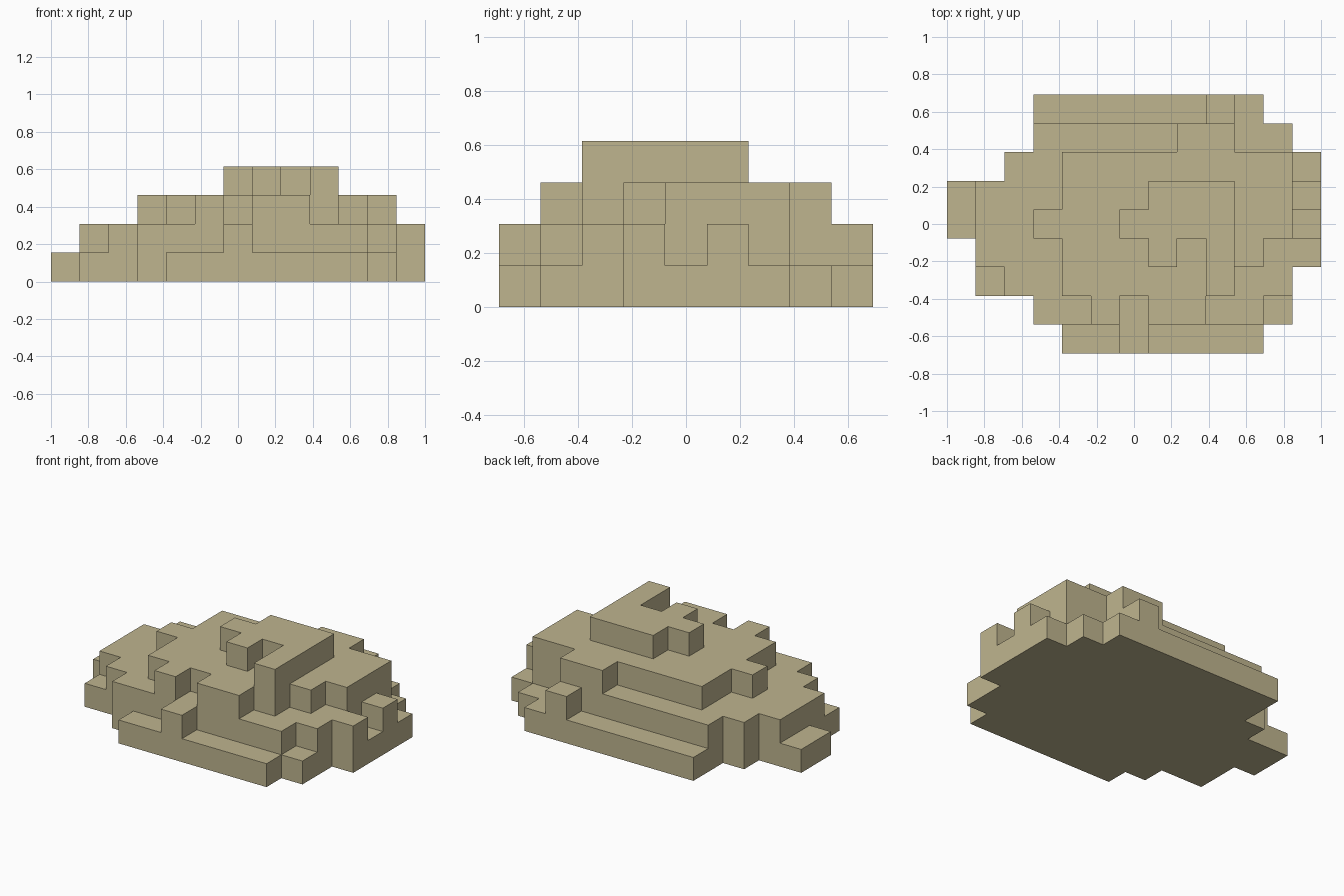
import bpy
import bmesh
from mathutils import Vector

cube = bpy.data.objects.get("Cube")
if cube:
    bpy.data.objects.remove(cube, do_unlink=True)

# Block heights of the mound, one string per row from front to back
ROWS = [
    "0000112111100",
    "0002232332210",
    "0122333334220",
    "0222333434322",
    "1223334444331",
    "1222333444332",
    "0022333333331",
    "0002222233110",
    "0001111112100",
]
NX, NY = len(ROWS[0]), len(ROWS)
CELL = 2 / NX


def height(i, j):
    return int(ROWS[j][i]) if 0 <= i < NX and 0 <= j < NY else 0


def filled(cell):
    i, j, k = cell
    return 0 <= k < height(i, j)


def add_face(bm, cell, axis, sign):
    """Add the outward square on one side of a block."""
    centre = Vector(cell) + Vector((0.5, 0.5, 0.5))
    n, u, v = Vector(), Vector(), Vector()
    n[axis] = sign / 2
    u[(axis + 1) % 3] = 0.5
    v[(axis + 2) % 3] = sign / 2
    corners = [centre + n + d for d in (-u - v, u - v, u + v, v - u)]
    offset = Vector((NX / 2, NY / 2, 0))
    bm.faces.new([bm.verts.new((p - offset) * CELL) for p in corners])


# One flat sandy colour
sand = bpy.data.materials.new("sand")
sand.use_nodes = True
colour = (0.52, 0.46, 0.275, 1)
sand.diffuse_color = colour
bsdf = sand.node_tree.nodes["Principled BSDF"]
bsdf.inputs["Base Color"].default_value = colour
bsdf.inputs["Roughness"].default_value = 0.9

# Stepped mound: only the exposed block sides, merged into large flat faces
bm = bmesh.new()
for j in range(NY):
    for i in range(NX):
        for k in range(height(i, j)):
            for axis in range(3):
                for sign in (-1, 1):
                    neighbour = [i, j, k]
                    neighbour[axis] += sign
                    if not filled(neighbour):
                        add_face(bm, (i, j, k), axis, sign)
bmesh.ops.remove_doubles(bm, verts=bm.verts[:], dist=CELL / 100)
bmesh.ops.dissolve_limit(bm, angle_limit=0.01, verts=bm.verts[:], edges=bm.edges[:])

mesh = bpy.data.meshes.new("stepped_mound")
bm.to_mesh(mesh)
bm.free()
mesh.materials.append(sand)
mound = bpy.data.objects.new("stepped_mound", mesh)
bpy.context.collection.objects.link(mound)
